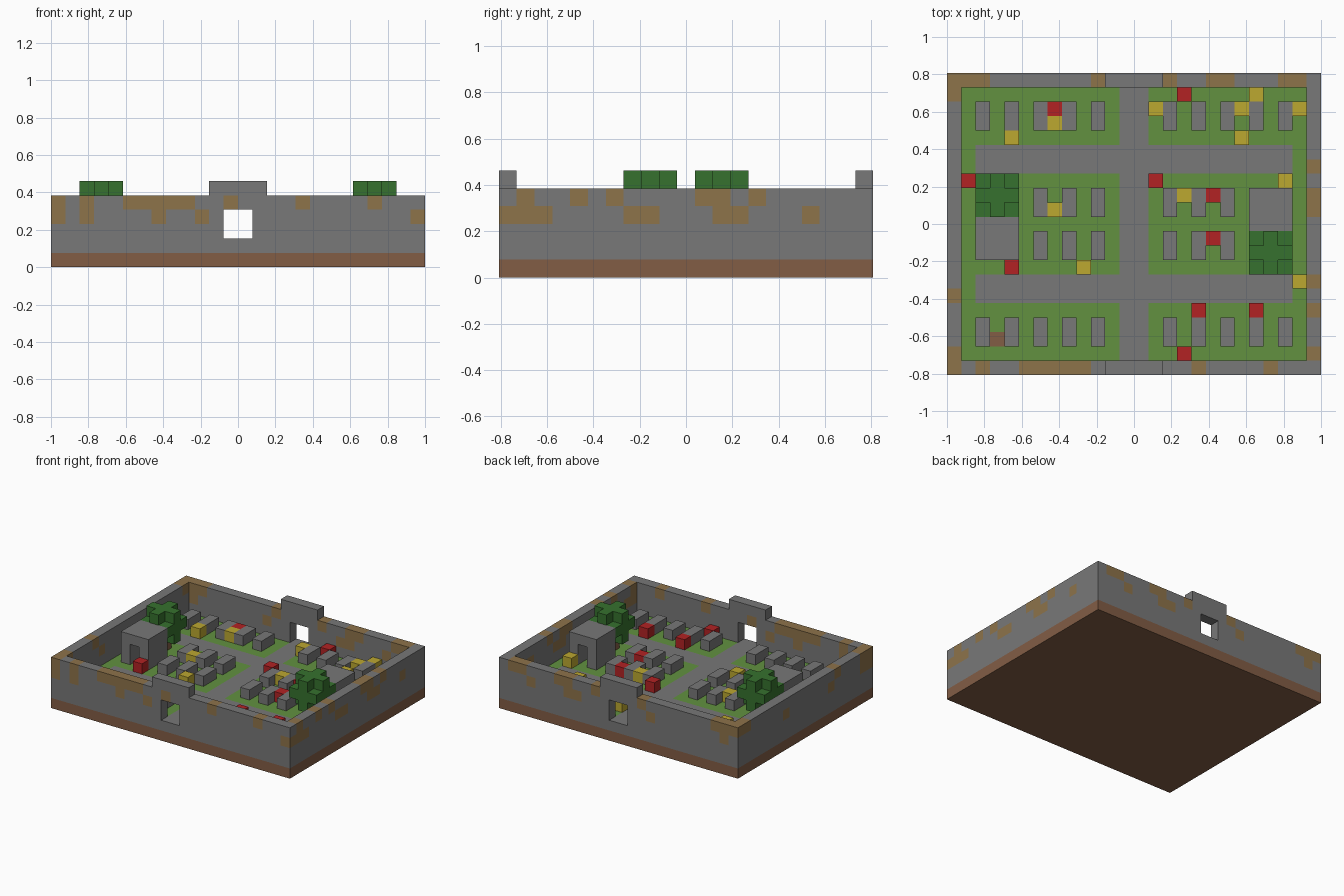
import bpy, bmesh
from mathutils import Vector

if "Cube" in bpy.data.objects:
    bpy.data.objects.remove(bpy.data.objects["Cube"])

U = 2 / 26            # size of one block
HX, HY = 13, 10       # columns run -HX..HX-1, rows run -HY..HY

COLORS = {
    "stone": (120, 120, 120),
    "mossy_tan": (141, 115, 74),
    "earth": (130, 93, 69),
    "grass": (98, 145, 64),
    "leaf_green": (54, 113, 46),
    "flower_red": (178, 34, 36),
    "flower_yellow": (188, 168, 48),
}


def linear(c):
    c /= 255
    return c / 12.92 if c < 0.04 else ((c + 0.055) / 1.055) ** 2.4


MATS = {}
for name, rgb in COLORS.items():
    m = bpy.data.materials.new(name)
    m.use_nodes = True
    col = tuple(linear(c) for c in rgb) + (1,)
    m.diffuse_color = col
    m.node_tree.nodes["Principled BSDF"].inputs["Base Color"].default_value = col
    MATS[name] = m

parts = {}            # part name -> {(column, row, level): material}


def fill(part, xs, ys, zs, mat):
    """Fill a cuboid of blocks; mat is a name or a rule of the cell."""
    cells = parts.setdefault(part, {})
    for x in xs:
        for y in ys:
            for z in zs:
                cells[x, y, z] = mat if isinstance(mat, str) else mat(x, y, z)


def carve(part, xs, ys, zs):
    for x in xs:
        for y in ys:
            for z in zs:
                parts[part].pop((x, y, z), None)


COLS, ROWS = range(-HX, HX), range(-HY, HY + 1)


def is_edge(x, y):
    return x in (-HX, HX - 1) or abs(y) == HY


# earth slab and lawn with stone paths
def ground_rule(x, y, z):
    if is_edge(x, y) or x in (-1, 0):
        return "stone"
    if abs(y) in (4, 5) and -11 <= x <= 10:
        return "stone"
    return "earth" if (x, y) == (-10, -8) else "grass"


fill("earth_slab", COLS, ROWS, [0], "earth")
fill("lawn_and_paths", COLS, ROWS, [1], ground_rule)

# weathered blocks per wall side: (upper course, lower course)
FRONT = ({-13, -11, -8, -7, -6, -5, -4, -1, 4, 9}, {-13, -11, -6, -3, 12})
BACK = ({-13, -12, -11, -3, 2, 5, 6, 10, 11}, {9, 4, 5, -4, -12})
LEFT = ({-9, -6, -4, 1, 2, 4}, {-10, -9, -8, -3, -2, 2, 3, 7})
RIGHT = ({10, 9, -5, -9, -10}, {-9, -4, 3})


def wall_rule(x, y, z):
    if z not in (3, 4):
        return "stone"
    k = 4 - z
    worn = (y == -HY and x in FRONT[k] or y == HY and x in BACK[k]
            or x == HX - 1 and y in LEFT[k] or x == -HX and y in RIGHT[k])
    return "mossy_tan" if worn else "stone"


# perimeter wall with two raised gateways
for y in (-HY, HY):
    fill("perimeter_wall", COLS, [y], range(2, 5), wall_rule)
    fill("perimeter_wall", range(-2, 2), [y], [5], "stone")
    carve("perimeter_wall", (-1, 0), [y], (2, 3))
for x in (-HX, HX - 1):
    fill("perimeter_wall", [x], ROWS, range(2, 5), wall_rule)

# gravestones in four rows
for x in (-11, -9, -7, -5, -3, 2, 4, 6, 8, 10):
    for y in (-8, 7):
        fill("gravestones", [x], (y, y + 1), [2], "stone")
    if -8 < x < 8:
        for y in (-2, 1):
            fill("gravestones", [x], (y, y + 1), [2], "stone")

# crypts with doorways, and a tree beside each
for side, x0, yc, d in (("right", -11, -1, -1), ("left", 8, 1, 1)):
    xs = range(x0, x0 + 3)
    crypt, tree = side + "_crypt", side + "_tree"
    fill(crypt, xs, range(yc - 1, yc + 2), range(2, 5), "stone")
    carve(crypt, [x0 + 1], (yc, yc + d), (2, 3))
    yt = yc - 3 * d
    fill(tree, xs, [yt], (3, 4, 5), "leaf_green")
    fill(tree, [x0 + 1], (yt - 1, yt + 1), (3, 4, 5), "leaf_green")
    fill(tree, xs, (yt - 1, yt + 1), [4], "leaf_green")
    fill(tree, [x0 + 1], [yt], [2], "earth")

# flower blocks
RED = [(3, 9), (-6, 8), (-12, 3), (1, 3), (5, 2), (5, -1), (-9, -3),
       (4, -6), (8, -6), (3, -9)]
YELLOW = [(-6, 7), (-9, 6), (1, 8), (7, 8), (8, 9), (11, 8), (7, 6),
          (10, 3), (3, 2), (-6, 1), (-4, -3), (11, -4)]
for label, spots in (("red", RED), ("yellow", YELLOW)):
    for x, y in spots:
        fill(label + "_flowers", [x], [y], [2], "flower_" + label)


# turn blocks into outer shells, leaving out buried faces
AXES = [Vector(v) for v in ((1, 0, 0), (0, 1, 0), (0, 0, 1))]
solid = {c for cells in parts.values() for c in cells}


def build(part, cells):
    bm = bmesh.new()
    order = list(dict.fromkeys(cells.values()))
    for cell, mat in cells.items():
        mid = Vector(cell) + Vector((0.5, 0, 0.5))
        for a in range(3):
            for s in (-1, 1):
                n = AXES[a] * s
                if tuple(int(c) for c in Vector(cell) + n) in solid:
                    continue
                u, v = AXES[(a + 1) % 3] / 2, AXES[(a + 2) % 3] / 2 * s
                ring = (-u - v, u - v, u + v, v - u)
                face = bm.faces.new([bm.verts.new((mid + n / 2 + r) * U) for r in ring])
                face.material_index = order.index(mat)
    bmesh.ops.remove_doubles(bm, verts=bm.verts, dist=U / 100)
    mesh = bpy.data.meshes.new(part)
    bm.to_mesh(mesh)
    bm.free()
    for mat in order:
        mesh.materials.append(MATS[mat])
    bpy.context.collection.objects.link(bpy.data.objects.new(part, mesh))


for part, cells in parts.items():
    build(part, cells)
